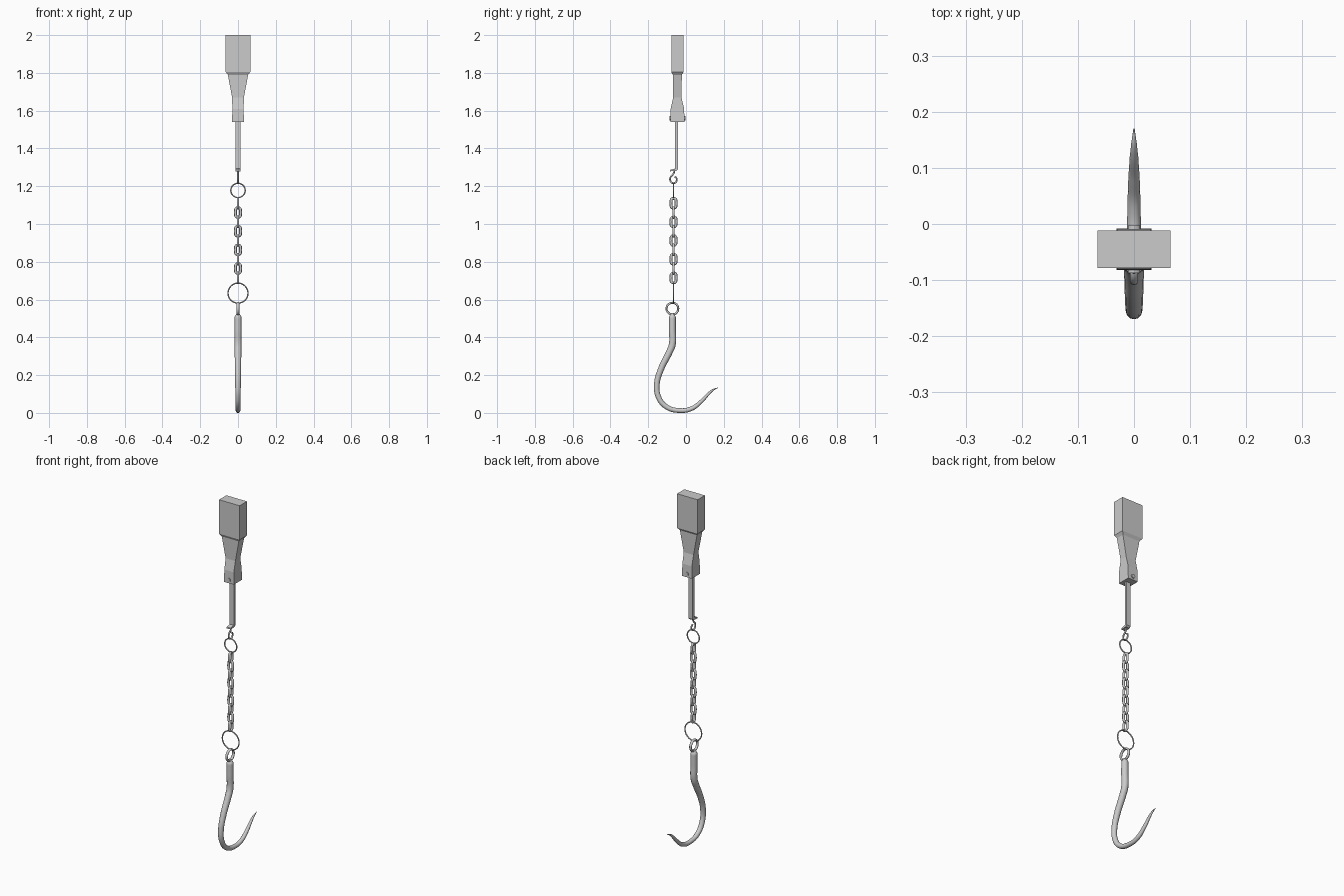
import bpy, math

if "Cube" in bpy.data.objects:
    bpy.data.objects.remove(bpy.data.objects["Cube"])

YC = -0.066  # hanging line of rings and chain


def mesh_object(name, verts, faces):
    me = bpy.data.meshes.new(name)
    me.from_pydata(verts, [], faces)
    ob = bpy.data.objects.new(name, me)
    bpy.context.collection.objects.link(ob)
    return ob


def loft(name, sections):
    """Rectangular sections (z, half_x, y_min, y_max) joined from top to bottom."""
    verts, faces = [], []
    for z, hx, y0, y1 in sections:
        verts += [(-hx, y0, z), (-hx, y1, z), (hx, y1, z), (hx, y0, z)]
    for i in range(len(sections) - 1):
        for k in range(4):
            a, b = 4 * i + k, 4 * i + (k + 1) % 4
            faces.append((a, b, b + 4, a + 4))
    n = len(verts)
    faces += [(3, 2, 1, 0), (n - 4, n - 3, n - 2, n - 1)]
    return mesh_object(name, verts, faces)


def extrude_x(name, profile, hx):
    """Closed y-z profile extruded across x."""
    n = len(profile)
    verts = [(s * hx, y, z) for s in (-1, 1) for y, z in profile]
    faces = [tuple(range(n))[::-1], tuple(range(n, 2 * n))]
    faces += [(i, (i + 1) % n, (i + 1) % n + n, i + n) for i in range(n)]
    return mesh_object(name, verts, faces)


def ring(name, y, z, major, minor, side=False, stretch=0.0, thin=1.0, segs=32):
    """Upright ring facing front (or the side), optionally stretched into a link."""
    bpy.ops.mesh.primitive_torus_add(major_segments=segs, minor_segments=10,
                                     major_radius=major, minor_radius=minor)
    ob = bpy.context.object
    ob.name = name
    for v in ob.data.vertices:
        a, b, c = v.co
        b += math.copysign(stretch, b) if abs(b) > 1e-6 else 0
        v.co = (c * thin, a, b) if side else (a, -c * thin, b)
    ob.location = (0, y, z)
    bpy.ops.object.shade_smooth()
    return ob


def wire(name, pts, radius):
    """Tapered round bar along (y, z, radius factor) points."""
    cu = bpy.data.curves.new(name, 'CURVE')
    cu.dimensions = '3D'
    cu.bevel_depth = radius
    cu.bevel_resolution = 4
    cu.resolution_u = 8
    cu.use_fill_caps = True
    sp = cu.splines.new('BEZIER')
    sp.bezier_points.add(len(pts) - 1)
    for p, (y, z, r) in zip(sp.bezier_points, pts):
        p.co = (0, y, z)
        p.radius = r
        p.handle_left_type = p.handle_right_type = 'AUTO'
    ob = bpy.data.objects.new(name, cu)
    bpy.context.collection.objects.link(ob)
    bpy.ops.object.select_all(action='DESELECT')
    ob.select_set(True)
    bpy.context.view_layer.objects.active = ob
    bpy.ops.object.convert(target='MESH')
    bpy.ops.object.shade_smooth_by_angle(angle=math.radians(40))
    return ob


# Upper block tapering into a socket
loft("handle_block", [
    (2.00, .065, -.078, -.012), (1.805, .065, -.078, -.012),
    (1.79, .054, -.070, -.022), (1.67, .031, -.068, -.024),
    (1.61, .030, -.081, -.010), (1.54, .031, -.082, -.008)])

# Cross pin through the socket
bpy.ops.mesh.primitive_cylinder_add(vertices=12, radius=.011, depth=.084,
                                    location=(0, -.045, 1.56),
                                    rotation=(math.pi / 2, 0, 0))
bpy.context.object.name = "socket_pin"
bpy.ops.object.shade_smooth_by_angle()

# Flat bar with a foot bent towards the front
extrude_x("hanger_bar", [
    (-.057, 1.56), (-.057, 1.293), (-.084, 1.287), (-.084, 1.279),
    (-.050, 1.281), (-.042, 1.289), (-.042, 1.56)], .013)

# Small wire hook under the foot
wire("small_hook", [
    (-.066, 1.292, 1), (-.063, 1.275, 1), (-.070, 1.262, 1), (-.082, 1.248, 1),
    (-.083, 1.230, 1), (-.067, 1.216, 1), (-.051, 1.226, 1),
    (-.050, 1.242, 1), (-.060, 1.250, 1)], .0045)

# Rings and chain
ring("upper_ring", YC, 1.178, .038, .0035)
for i in range(9):
    ring(f"chain_link_{i + 1}", YC, 1.11 - i * .0494, .0135, .0075,
         side=i % 2 == 0, stretch=.0125, thin=.85, segs=20)
ring("lower_ring", YC, .634, .053, .0035)

# Large hook with eye
ring("hook_eye", -.072, .552, .031, .0055, side=True, thin=1.4)
wire("large_hook", [
    (-.072, .528, .40), (-.072, .508, .98), (-.072, .44, 1), (-.073, .36, .98),
    (-.090, .318, .95), (-.131, .235, .88), (-.154, .155, .80),
    (-.146, .085, .76), (-.105, .033, .72), (-.035, .0125, .68),
    (.030, .023, .64), (.080, .060, .55), (.118, .100, .42),
    (.142, .121, .28), (.170, .134, .06)], .0185)
